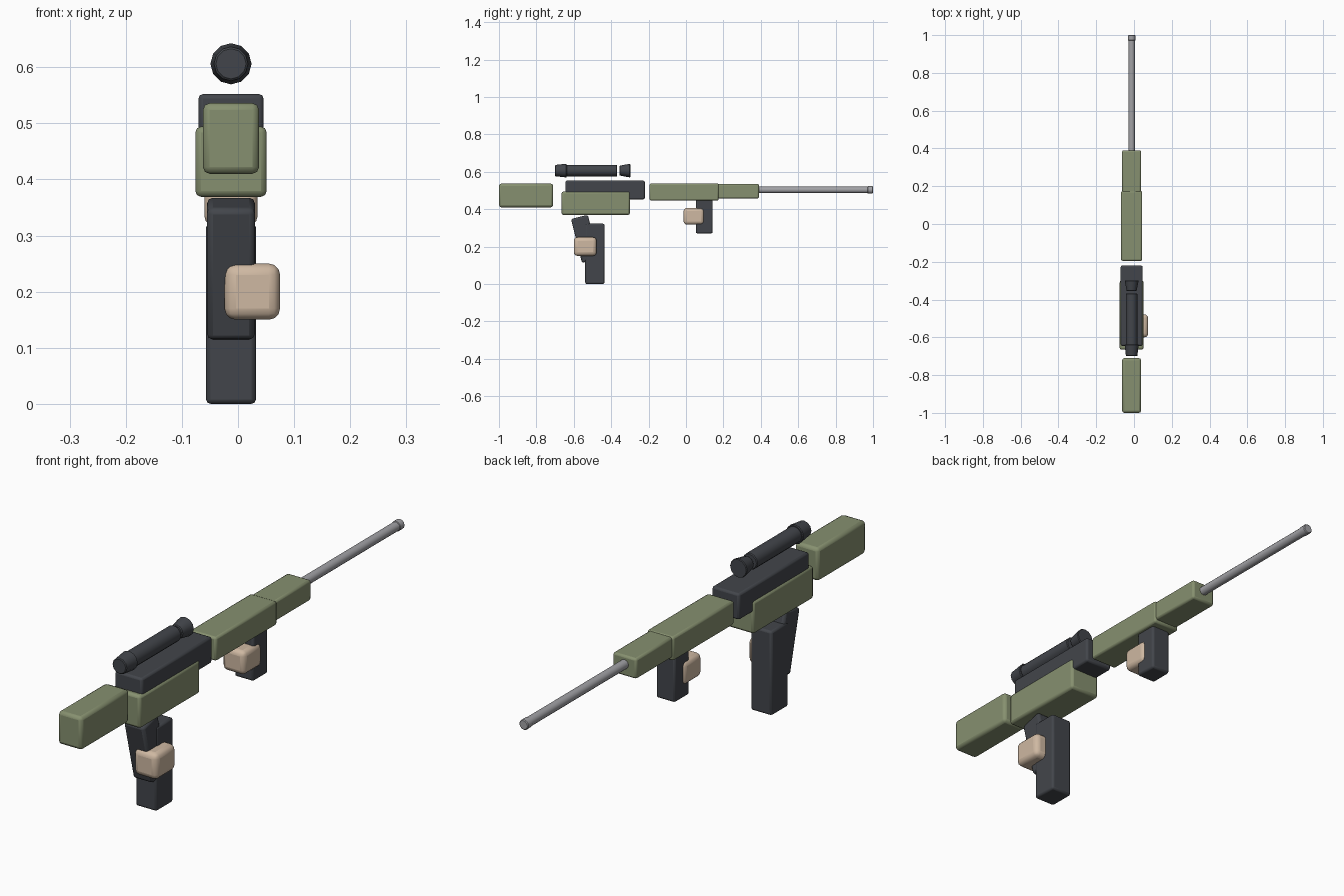
import bpy, math

if "Cube" in bpy.data.objects:
    bpy.data.objects.remove(bpy.data.objects["Cube"])

def material(name, rgb):
    m = bpy.data.materials.new(name)
    m.diffuse_color = (*rgb, 1)
    m.use_nodes = True
    m.node_tree.nodes["Principled BSDF"].inputs["Base Color"].default_value = m.diffuse_color
    return m

GREEN = material("olive", (0.24, 0.28, 0.16))
DARK = material("charcoal", (0.055, 0.06, 0.07))
TAN = material("tan", (0.62, 0.48, 0.36))
STEEL = material("steel", (0.36, 0.36, 0.38))
CX = -0.0125  # centre line of the body

def finish(o, name, mat, bevel, segs=2):
    o.name = name
    o.data.materials.append(mat)
    bpy.ops.object.transform_apply(location=False, rotation=True, scale=True)
    if bevel:
        b = o.modifiers.new("bevel", 'BEVEL')
        b.width, b.segments, b.limit_method = bevel, segs, 'ANGLE'
        b.angle_limit = math.radians(40)
    bpy.ops.object.shade_smooth_by_angle(angle=math.radians(35))
    return o

def box(name, mat, x, y, z, bevel=0.008, tilt=0, segs=2):
    # x, y, z are (min, max) ranges before tilting about the centre
    r = (x, y, z)
    bpy.ops.mesh.primitive_cube_add(size=1, location=[sum(a) / 2 for a in r],
                                    rotation=(math.radians(tilt), 0, 0))
    o = bpy.context.object
    o.scale = [a[1] - a[0] for a in r]
    return finish(o, name, mat, bevel, segs)

def rod(name, mat, y0, y1, z, r0, r1, sides=12, bevel=0.003):
    # round part along y: radius r0 at y0, r1 at y1
    bpy.ops.mesh.primitive_cone_add(vertices=sides, radius1=r0, radius2=r1, depth=y1 - y0,
                                    location=(CX, (y0 + y1) / 2, z),
                                    rotation=(-math.pi / 2, 0, 0))
    return finish(bpy.context.object, name, mat, bevel, 1)

def mid(w):
    return (CX - w / 2, CX + w / 2)

# stock and receiver
box("stock", GREEN, mid(0.10), (-1, -0.71), (0.41, 0.536), 0.012)
box("lower_receiver", GREEN, mid(0.127), (-0.665, -0.30), (0.369, 0.494), 0.01)
box("upper_receiver", DARK, mid(0.116), (-0.645, -0.22), (0.452, 0.552))

# handguard in two steps
box("handguard_rear", GREEN, mid(0.112), (-0.195, 0.175), (0.446, 0.537))
box("handguard_front", GREEN, mid(0.10), (0.165, 0.39), (0.457, 0.535))

# barrel and muzzle
rod("barrel", STEEL, 0.37, 0.98, 0.503, 0.0175, 0.0175, 12, 0)
rod("muzzle", STEEL, 0.97, 1.0, 0.503, 0.0195, 0.0195, 12)

# grips and magazine
box("magazine", DARK, mid(0.089), (-0.539, -0.436), (0, 0.322))
box("pistol_grip", DARK, mid(0.085), (-0.587, -0.494), (0.12, 0.362), 0.01, 14)
box("fore_grip", DARK, mid(0.08), (0.053, 0.143), (0.27, 0.46))

# hands
box("rear_hand", TAN, (-0.024, 0.075), (-0.60, -0.478), (0.15, 0.25), 0.02, 0, 3)
box("front_hand", TAN, mid(0.095), (-0.013, 0.097), (0.317, 0.407), 0.018, 0, 3)

# scope tube and flared ends
rod("scope_tube", DARK, -0.64, -0.368, 0.606, 0.031, 0.031)
rod("scope_eyepiece", DARK, -0.70, -0.638, 0.606, 0.03, 0.037)
rod("scope_objective", DARK, -0.356, -0.298, 0.606, 0.026, 0.037)
